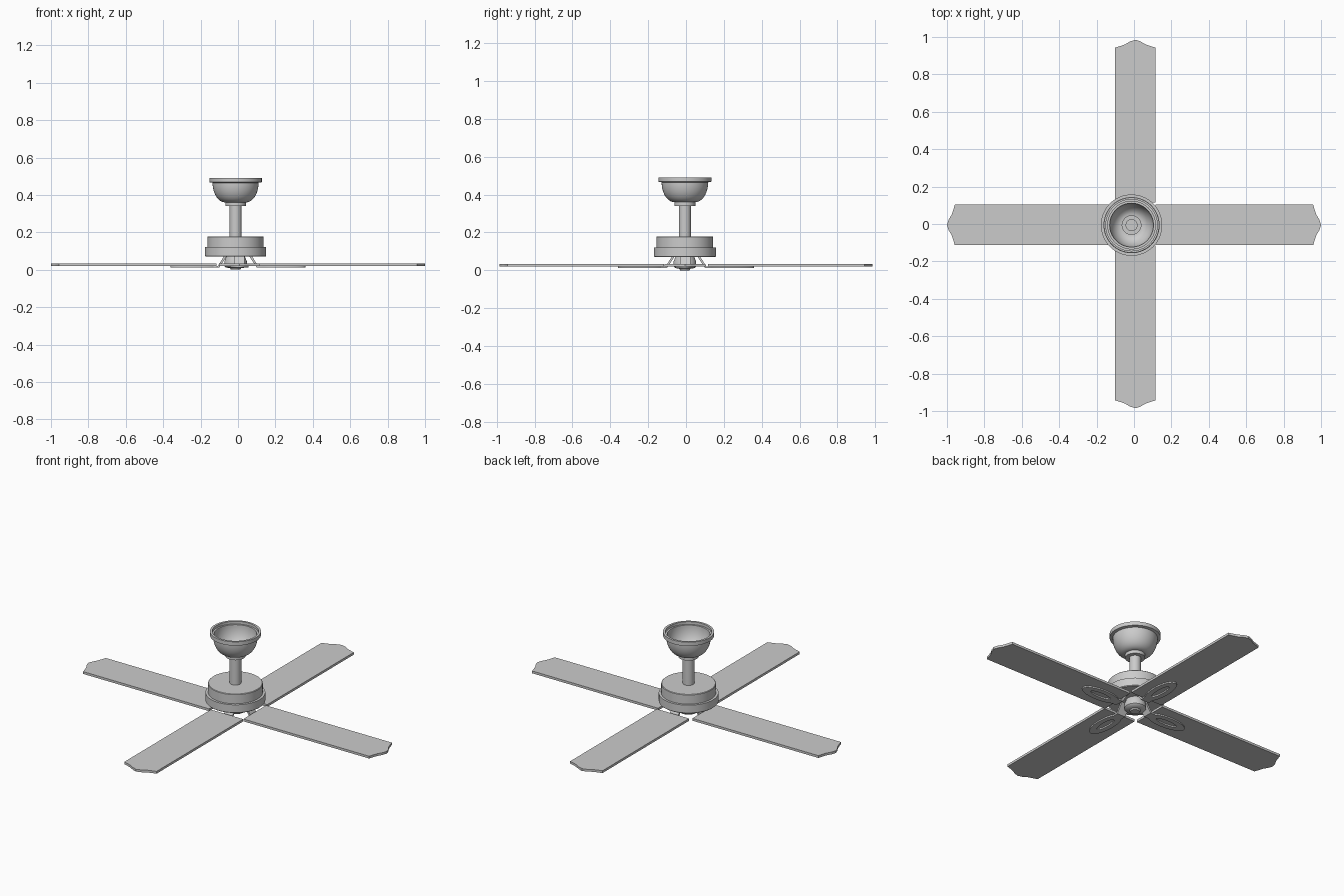
import bpy, bmesh, math
from mathutils import Matrix

if "Cube" in bpy.data.objects:
    bpy.data.objects.remove(bpy.data.objects["Cube"])

CX, CY = -0.013, -0.006      # axis of the motor and rod
BX, BY = 0.007, -0.005       # centre lines of the two blade pairs


def finish(bm, name, smooth=True):
    bmesh.ops.recalc_face_normals(bm, faces=bm.faces)
    me = bpy.data.meshes.new(name)
    bm.to_mesh(me)
    bm.free()
    ob = bpy.data.objects.new(name, me)
    bpy.context.collection.objects.link(ob)
    if smooth:
        bpy.ops.object.select_all(action='DESELECT')
        ob.select_set(True)
        bpy.context.view_layer.objects.active = ob
        bpy.ops.object.shade_smooth_by_angle(angle=math.radians(35))
    return ob


def lathe(name, profile, steps=64):
    """Revolve (radius, z) points around the motor axis."""
    bm = bmesh.new()
    vs = [bm.verts.new((r, 0, z)) for r, z in profile]
    es = [bm.edges.new(p) for p in zip(vs, vs[1:])]
    bmesh.ops.spin(bm, geom=vs + es, cent=(0, 0, 0), axis=(0, 0, 1),
                   angle=2 * math.pi, steps=steps)
    bmesh.ops.remove_doubles(bm, verts=bm.verts, dist=1e-5)
    bm.transform(Matrix.Translation((CX, CY, 0)))
    return finish(bm, name)


def extrude_face(bm, pts, z0, z1):
    f = bm.faces.new([bm.verts.new((x, y, z0)) for x, y in pts])
    up = bmesh.ops.extrude_face_region(bm, geom=[f])['geom']
    bmesh.ops.translate(bm, vec=(0, 0, z1 - z0),
                        verts=[v for v in up if isinstance(v, bmesh.types.BMVert)])


def bowl(r0, r1, z0, z1, n=12):
    """Quarter-ellipse points from the foot (r0, z0) to the rim (r1, z1)."""
    return [(r0 + (r1 - r0) * math.sin(i / n * math.pi / 2),
             z1 - (z1 - z0) * math.cos(i / n * math.pi / 2)) for i in range(n + 1)]


# ceiling canopy: open bowl with stepped rim and collar
outer = bowl(0.055, 0.123, 0.36, 0.465)
inner = bowl(0.05, 0.117, 0.368, 0.475)
lathe("canopy", [(0, 0.34), (0.055, 0.34)] + outer
      + [(0.14, 0.468), (0.14, 0.491), (0.127, 0.491), (0.127, 0.475)]
      + inner[::-1] + [(0.05, 0.355), (0, 0.355)])

# down rod with its top inside the canopy
lathe("down_rod", [(0, 0.17), (0.032, 0.17), (0.032, 0.37), (0, 0.37)], 32)

# motor housing: two stacked drums
lathe("motor_housing", [(0, 0.07), (0.16, 0.07), (0.164, 0.074), (0.164, 0.121),
                        (0.15, 0.121), (0.15, 0.176), (0.147, 0.179), (0, 0.179)])

# lower hub under the motor
lathe("lower_hub", [(0, 0), (0.025, 0), (0.03, 0.008), (0.052, 0.012), (0.06, 0.02),
                    (0.06, 0.045), (0.05, 0.07), (0, 0.07)], 48)

# blades and brackets; built along +x and turned about the centre
half = [(0.948, 0.108), (0.958, 0.075), (0.965, 0.055), (0.981, 0.028), (0.986, 0.012)]
for i, side in enumerate(("right", "back", "left", "front")):
    ax, off = (1, BY) if i % 2 == 0 else (0.99, BX)
    place = (Matrix.Translation((0, off, 0) if i % 2 == 0 else (off, 0, 0))
             @ Matrix.Rotation(i * math.pi / 2, 4, 'Z'))
    tip = 1.0 if i % 2 == 0 else 0.985
    d = tip - 0.99

    # blade with pointed ogee tip
    bm = bmesh.new()
    pts = [(0.115, -0.108)] + [(x + d, -y) for x, y in half] + [(tip, 0)]
    pts += [(x + d, y) for x, y in half[::-1]] + [(0.115, 0.108)]
    extrude_face(bm, pts, 0.02, 0.034)
    bm.transform(place)
    finish(bm, side + "_blade", smooth=False)

    # slotted oval plate below the blade
    bm = bmesh.new()
    n = 40
    rings = []
    for rx, ry, z in ((0.125, 0.05, 0.012), (0.125, 0.05, 0.021),
                      (0.07, 0.02, 0.021), (0.07, 0.02, 0.012)):
        rings.append([bm.verts.new((0.235 + rx * math.cos(a), ry * math.sin(a), z))
                      for a in (2 * math.pi * k / n for k in range(n))])
    for a, b in zip(rings, rings[1:] + rings[:1]):
        for k in range(n):
            bm.faces.new((a[k], a[(k + 1) % n], b[(k + 1) % n], b[k]))

    # sloping arm from the motor down to the plate
    sec = [(0.06, 0.072), (0.075, 0.072), (0.107, 0.021), (0.145, 0.02),
           (0.145, 0.012), (0.1, 0.012)]
    f = bm.faces.new([bm.verts.new((x, -0.028, z)) for x, z in sec])
    up = bmesh.ops.extrude_face_region(bm, geom=[f])['geom']
    bmesh.ops.translate(bm, vec=(0, 0.056, 0),
                        verts=[v for v in up if isinstance(v, bmesh.types.BMVert)])
    bm.transform(place)
    finish(bm, side + "_blade_bracket")
